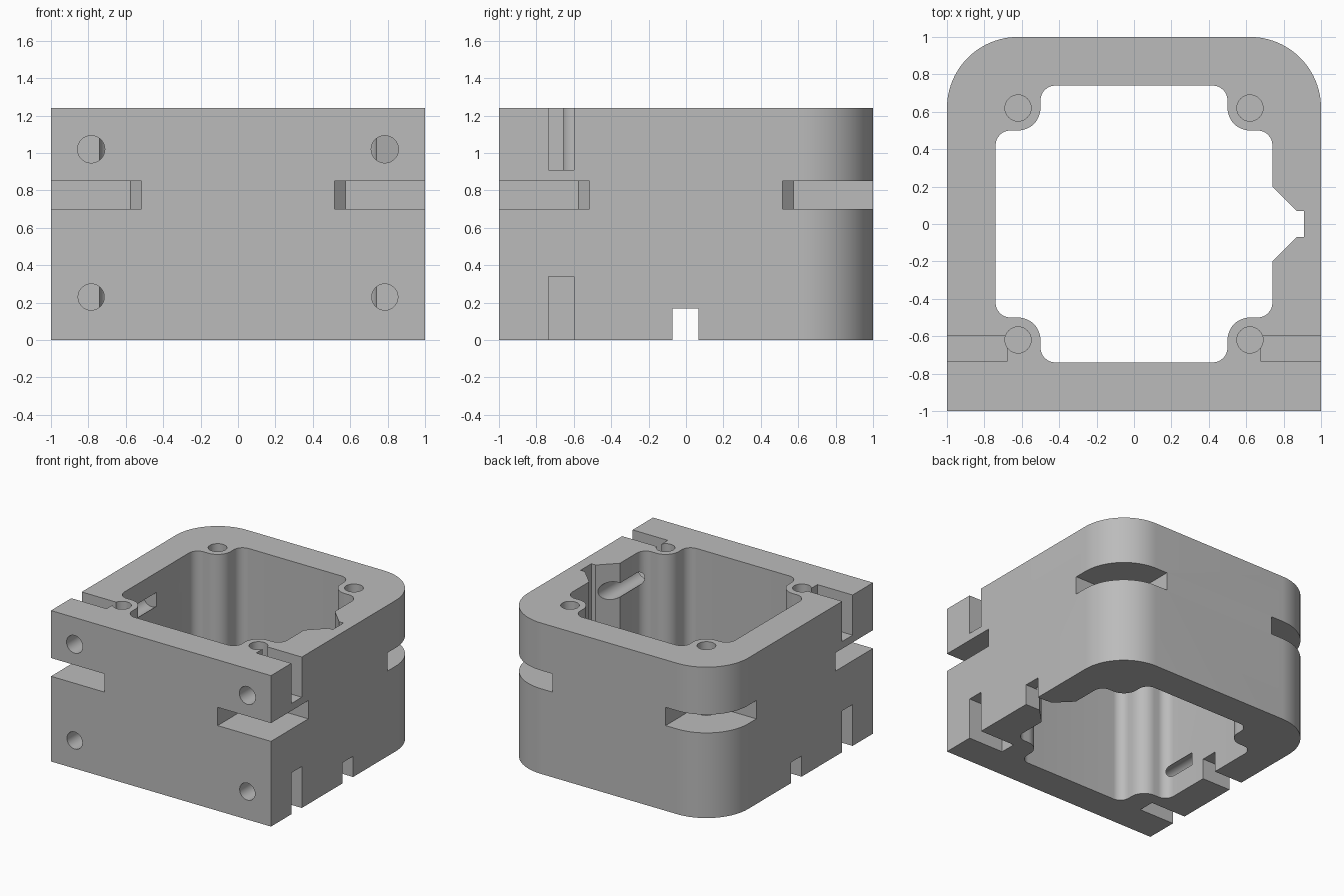
import bpy
import bmesh
from math import sin, cos, radians

if "Cube" in bpy.data.objects:
    bpy.data.objects.remove(bpy.data.objects["Cube"], do_unlink=True)

HEIGHT = 1.24

grey = bpy.data.materials.new("plain grey")
grey.use_nodes = True
colour = (0.5, 0.5, 0.5, 1)
grey.diffuse_color = colour
grey.node_tree.nodes["Principled BSDF"].inputs["Base Color"].default_value = colour


def arc(cx, cy, r, start, end, steps=12):
    angles = [radians(start + (end - start) * i / steps) for i in range(steps + 1)]
    return [(cx + r * cos(a), cy + r * sin(a)) for a in angles]


def prism(name, outline, z0, z1):
    """Extrude a flat outline between two heights."""
    bm = bmesh.new()
    base = bm.faces.new([bm.verts.new((x, y, z0)) for x, y in outline])
    top = bmesh.ops.extrude_face_region(bm, geom=[base])["geom"]
    verts = [v for v in top if isinstance(v, bmesh.types.BMVert)]
    bmesh.ops.translate(bm, verts=verts, vec=(0, 0, z1 - z0))
    bmesh.ops.recalc_face_normals(bm, faces=bm.faces)
    mesh = bpy.data.meshes.new(name)
    bm.to_mesh(mesh)
    bm.free()
    mesh.materials.append(grey)
    obj = bpy.data.objects.new(name, mesh)
    bpy.context.collection.objects.link(obj)
    return obj


def box(name, x0, x1, y0, y1, z0, z1):
    return prism(name, [(x0, y0), (x1, y0), (x1, y1), (x0, y1)], z0, z1)


def circle(cx, cy, r):
    return arc(cx, cy, r, 0, 360, 32)[:-1]


# Housing: square at the front, rounded at the back corners
housing = prism("housing", [(-1, -1), (1, -1)]
                + arc(0.62, 0.62, 0.38, 0, 90, 24)
                + arc(-0.62, 0.62, 0.38, 90, 180, 24), 0, HEIGHT)
bpy.context.view_layer.objects.active = housing
housing.select_set(True)


def cut(cutter):
    cutter.hide_render = True
    mod = housing.modifiers.new(cutter.name, "BOOLEAN")
    mod.operation = "DIFFERENCE"
    mod.solver = "EXACT"
    mod.object = cutter
    bpy.ops.object.modifier_apply(modifier=mod.name)
    bpy.data.objects.remove(cutter, do_unlink=True)


# Cavity: one quarter outline with a rounded screw post, mirrored to four
quarter = (arc(0.66, 0.42, 0.08, 0, 90) + arc(0.62, 0.62, 0.12, 270, 180)
           + arc(0.42, 0.66, 0.08, 0, 90))
key = [(0.74, -0.2), (0.87, -0.07), (0.91, -0.07)]
outline = key + [(x, -y) for x, y in reversed(key)]
outline += quarter
outline += [(-x, y) for x, y in reversed(quarter)]
outline += [(-x, -y) for x, y in quarter]
outline += [(x, -y) for x, y in reversed(quarter)]
cut(prism("cavity", outline, -0.1, HEIGHT + 0.1))

# Chamfered strap notches and vertical screw holes in all four corners
notch = [(0.515, 1.1), (0.515, 0.575), (0.575, 0.515), (1.1, 0.515), (1.1, 1.1)]
for sx in (-1, 1):
    for sy in (-1, 1):
        cut(prism("corner_notch", [(sx * x, sy * y) for x, y in notch], 0.7, 0.85))
        cut(prism("post_hole", circle(sx * 0.62, sy * 0.62, 0.07), 0.5, HEIGHT + 0.1))

# Nut slots from the sides, and front screw holes that cross them
for s in (-1, 1):
    x0, x1 = sorted((s * 0.68, s * 1.1))
    cut(box("upper_nut_slot", x0, x1, -0.735, -0.6, 0.91, HEIGHT + 0.1))
    cut(box("lower_nut_slot", x0, x1, -0.735, -0.6, -0.1, 0.34))
    for z, depth, r in ((1.02, 1.0, 0.073), (0.23, 0.8, 0.07)):
        hole = prism("front_hole", circle(s * 0.785, 0, r), 0, depth + 0.1)
        hole.rotation_euler.x = radians(-90)
        hole.location = (0, -1.1, z)
        bpy.context.view_layer.update()
        cut(hole)

# Cable channel across the underside
cut(box("cable_channel", -1.1, 1.1, -0.073, 0.066, -0.1, 0.17))

bpy.ops.object.shade_smooth_by_angle(angle=radians(30))
